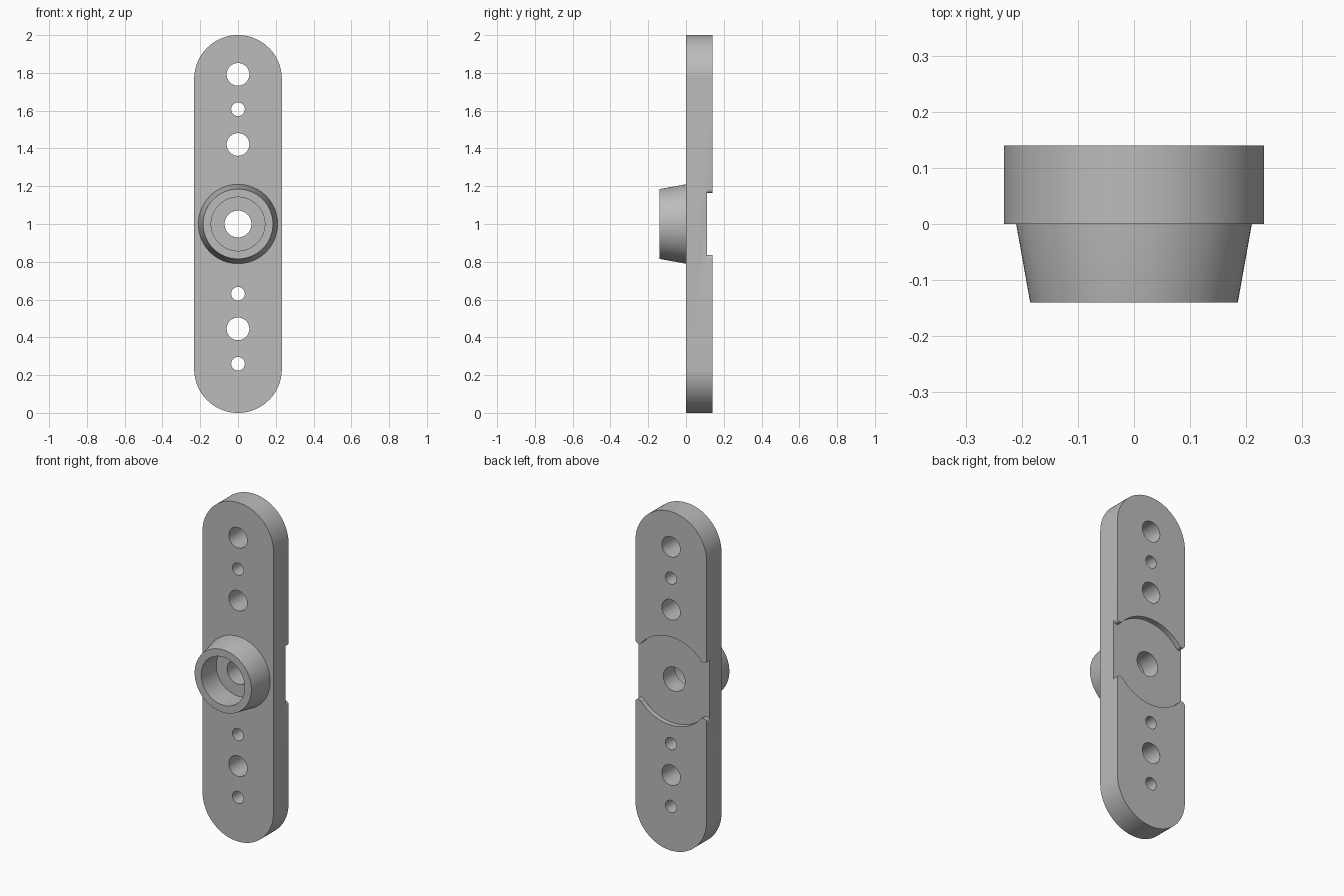
import bpy
import bmesh
from math import sin, cos, pi, sqrt, atan2

cube = bpy.data.objects.get("Cube")
if cube:
    bpy.data.objects.remove(cube, do_unlink=True)

HALF_WIDTH, THICKNESS = 0.232, 0.14
RECESS_FLOOR, RECESS_RADIUS, LIP = 0.11, 0.26, 0.02

grey = bpy.data.materials.new("plain grey")
grey.use_nodes = True
colour = (0.5, 0.5, 0.5, 1)
grey.diffuse_color = colour
grey.node_tree.nodes["Principled BSDF"].inputs["Base Color"].default_value = colour


def arc(cx, cz, r, start, end, steps):
    """Points along an arc, both ends included."""
    angles = [start + (end - start) * i / steps for i in range(steps + 1)]
    return [(cx + r * cos(a), cz + r * sin(a)) for a in angles]


def circle(cz, r, steps=48):
    return arc(0, cz, r, 0, 2 * pi, steps)[:-1]


def finish(bm, name):
    bmesh.ops.recalc_face_normals(bm, faces=bm.faces)
    mesh = bpy.data.meshes.new(name)
    bm.to_mesh(mesh)
    bm.free()
    mesh.materials.append(grey)
    obj = bpy.data.objects.new(name, mesh)
    bpy.context.collection.objects.link(obj)
    return obj


def prism(name, outline, y0, y1):
    """Extrude an outline in the xz plane from y0 to y1."""
    bm = bmesh.new()
    face = bm.faces.new([bm.verts.new((x, y0, z)) for x, z in outline])
    result = bmesh.ops.extrude_face_region(bm, geom=[face], use_keep_orig=True)
    moved = [v for v in result["geom"] if isinstance(v, bmesh.types.BMVert)]
    bmesh.ops.translate(bm, verts=moved, vec=(0, y1 - y0, 0))
    return finish(bm, name)


def lathe(name, profile, cz, steps=96):
    """Revolve a closed (radius, y) profile around the y direction."""
    bm = bmesh.new()
    rings = []
    for r, y in profile:
        rings.append([bm.verts.new((x, y, z)) for x, z in circle(cz, r, steps)])
    for a, b in zip(rings, rings[1:] + rings[:1]):
        for i in range(steps):
            j = (i + 1) % steps
            bm.faces.new((a[i], a[j], b[j], b[i]))
    return finish(bm, name)


def smooth(obj):
    bpy.ops.object.select_all(action='DESELECT')
    obj.select_set(True)
    bpy.context.view_layer.objects.active = obj
    bpy.ops.object.shade_smooth_by_angle(angle=pi / 6)


# Arm: a flat bar with fully rounded ends
top_end = arc(0, 2 - HALF_WIDTH, HALF_WIDTH, 0, pi, 48)
bottom_end = arc(0, HALF_WIDTH, HALF_WIDTH, pi, 2 * pi, 48)
arm = prism("arm", top_end + bottom_end, 0, THICKNESS)

# Round holes through the arm, including the central screw hole
cutters = []
for z, r in [(1.792, 0.06), (1.607, 0.036), (1.421, 0.06), (1.0, 0.071),
             (0.631, 0.036), (0.445, 0.06), (0.26, 0.036)]:
    cutters.append(prism("hole_cutter", circle(z, r), -0.1, 0.3))

# Circular recess in the back, with rounded lips where it meets the sides
lip_x = HALF_WIDTH - LIP
lip_z = sqrt((RECESS_RADIUS + LIP) ** 2 - lip_x ** 2)
meet = atan2(lip_z, lip_x)
quarter = arc(0, 0, RECESS_RADIUS, pi / 2 - 0.02, meet, 20)
quarter += arc(lip_x, lip_z, LIP, meet + pi, 2 * pi, 10)[1:]
quarter.append((0.3, lip_z))
outline = []
for sx, sz, step in [(1, 1, 1), (1, -1, -1), (-1, -1, 1), (-1, 1, -1)]:
    outline += [(sx * x, 1 + sz * z) for x, z in quarter[::step]]
cutters.append(prism("recess_cutter", outline, RECESS_FLOOR, 0.3))

for cutter in cutters:
    cutter.hide_render = True
    mod = arm.modifiers.new("cut", 'BOOLEAN')
    mod.operation = 'DIFFERENCE'
    mod.solver = 'EXACT'
    mod.object = cutter

# Bake the cuts, then drop the cutters
depsgraph = bpy.context.evaluated_depsgraph_get()
cut_mesh = bpy.data.meshes.new_from_object(arm.evaluated_get(depsgraph))
arm.modifiers.clear()
arm.data = cut_mesh
for cutter in cutters:
    bpy.data.objects.remove(cutter, do_unlink=True)

# Hub: tapered collar with a straight bore, set slightly into the arm
hub = lathe("hub", [(0.21, 0.02), (0.21, 0), (0.185, -0.14),
                    (0.142, -0.14), (0.142, 0.02)], 1.0)

smooth(arm)
smooth(hub)
